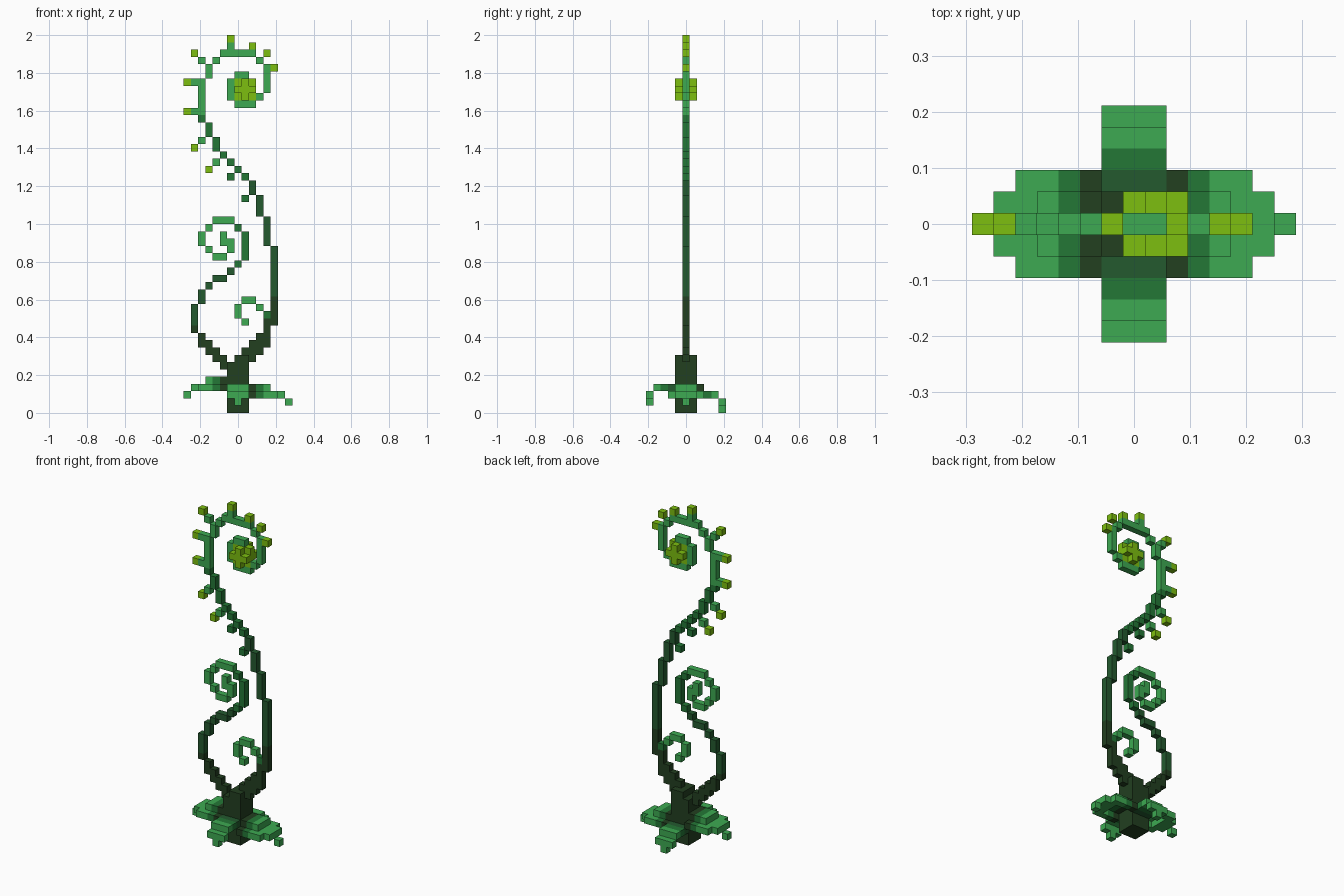
import bpy
import bmesh
from mathutils import Vector

cube = bpy.data.objects.get("Cube")
if cube:
    bpy.data.objects.remove(cube)

ROWS = 52
CELL = 2 / ROWS

COLOURS = {
    "darkest_green": (0.016, 0.05, 0.0144),
    "dark_green": (0.017, 0.102, 0.028),
    "mid_green": (0.017, 0.185, 0.037),
    "light_green": (0.047, 0.40, 0.085),
    "lime": (0.205, 0.521, 0.005),
}
NAMES = list(COLOURS)
DARKEST, DARK, MID, LIGHT, LIME = range(len(NAMES))
materials = []
for name, rgb in COLOURS.items():
    mat = bpy.data.materials.new(name)
    mat.use_nodes = True
    mat.diffuse_color = (*rgb, 1)
    mat.node_tree.nodes["Principled BSDF"].inputs["Base Color"].default_value = (*rgb, 1)
    materials.append(mat)

taken = set()


def build(name, cells, shade):
    """One object of grid blocks; faces between neighbours are left out."""
    cells = set(cells) - taken
    taken.update(cells)
    bm = bmesh.new()
    for cell in cells:
        centre = Vector(cell) + Vector((0, 0, 0.5))
        for axis in range(3):
            for sign in (-1, 1):
                n = Vector((0, 0, 0))
                n[axis] = sign
                if tuple(int(a + b) for a, b in zip(cell, n)) in cells:
                    continue
                u = Vector((0, 0, 0))
                u[(axis + 1) % 3] = 0.5
                v = n.cross(u)
                mid = centre + n / 2
                corners = (mid - u - v, mid + u - v, mid + u + v, mid - u + v)
                face = bm.faces.new([bm.verts.new(p * CELL) for p in corners])
                face.material_index = shade(*cell) if callable(shade) else shade
    bmesh.ops.remove_doubles(bm, verts=bm.verts, dist=CELL / 100)
    mesh = bpy.data.meshes.new(name)
    bm.to_mesh(mesh)
    bm.free()
    for mat in materials:
        mesh.materials.append(mat)
    obj = bpy.data.objects.new(name, mesh)
    bpy.context.collection.objects.link(obj)
    return obj


def path(*points):
    """Blocks along straight or diagonal runs in the middle plane."""
    cells = []
    for (xa, za), (xb, zb) in zip(points, points[1:]):
        n = max(abs(xb - xa), abs(zb - za))
        cells += [(round(xa + (xb - xa) * i / n), 0, round(za + (zb - za) * i / n))
                  for i in range(n + 1)]
    return cells


def box(xs, ys, zs):
    """Solid block of cells, ends included."""
    span = lambda r: range(r[0], r[1] + 1)
    return [(x, y, z) for x in span(xs) for y in span(ys) for z in span(zs)]


# Trunk, with the forked foot of both stems
trunk = box((-1, 1), (-1, 1), (0, 6)) + box((0, 1), (-1, 1), (7, 7))
for x in range(5):
    trunk += box((x, x), (0, 0), (x + 5, x + 7))
trunk.append((4, 0, 12))
for x in range(-5, 0):
    trunk += box((x, x), (0, 0), (4 - x, 5 - x))
build("trunk", [c for c in trunk if c != (-5, 0, 10)] + [(-5, 0, 10)], DARKEST)


# Tall stem ending in a large curl
def stem_shade(x, y, z):
    return DARKEST if z < 16 else DARK if z < 32 else MID if z < 41 else LIGHT


build("tall_stem", path(
    (5, 12), (5, 22), (4, 23), (4, 26), (3, 27), (3, 29), (2, 30), (2, 31),
    (-3, 36), (-3, 37), (-4, 38), (-4, 39), (-5, 40), (-5, 45), (-4, 46),
    (-4, 47), (-2, 49), (2, 49), (4, 47), (4, 44), (2, 42), (0, 42),
    (-1, 43), (-1, 45), (0, 46), (1, 46)), stem_shade)


# Side vine ending in a small curl
def vine_shade(x, y, z):
    if z < 20:
        return DARKEST if z < 12 else DARK
    return MID if x >= 0 else LIGHT


build("side_vine", path(
    (-6, 11), (-6, 14), (-5, 15), (-5, 16), (-3, 18), (-2, 18), (-1, 19),
    (1, 21), (1, 24), (-1, 26), (-3, 26), (-5, 24), (-5, 23), (-3, 21),
    (-2, 21), (-1, 22), (-1, 23), (-2, 24), (-2, 23)), vine_shade)

# Short tendril inside the tall stem
build("short_tendril", path((4, 13), (2, 15), (1, 15), (0, 14), (0, 13), (1, 12)),
      lambda x, y, z: MID if x > 3 else LIGHT)

# Twigs and their buds around the large curl
build("twigs", [(x, 0, z) for x, z in (
    (-1, 50), (-5, 48), (-6, 45), (-6, 41), (-5, 37), (-3, 34), (-1, 32), (1, 29))],
    lambda x, y, z: MID if z < 33 else LIGHT)
build("buds", [(x, 0, z) for x, z in (
    (-1, 51), (2, 50), (4, 49), (5, 47), (-6, 49), (-7, 45), (-7, 41), (-6, 36), (-4, 33))],
    LIME)

# Flower: full middle layer with a plus on the front and back
build("flower", [c for c in box((0, 2), (-1, 1), (43, 45))
                 if c[1] == 0 or c[0] == 1 or c[2] == 44], LIME)


# Ground leaves, darker towards the trunk
def leaf_shade(x, y, z):
    if abs(x) > 1:
        return (DARKEST, MID, LIGHT)[min(abs(x), 4) - 2]
    return (DARK, MID, LIGHT)[min(abs(y), 4) - 2]


for name, side, top in (("right_leaf", -1, 4), ("left_leaf", 1, 3)):
    leaf = box((2, 4), (-1, 1), (top, top))
    for y in (-2, 2):
        leaf += box((2, 4), (y, y), (top - 1, top - 1))
    leaf += box((5, 5), (-2, 2), (top - 1, top - 1))
    leaf += box((6, 6), (-1, 1), (top - 1, top - 1))
    leaf.append((7, 0, top - 2))
    build(name, [(side * x, y, z) for x, y, z in leaf], leaf_shade)

for name, side, top in (("front_leaf", -1, 3), ("back_leaf", 1, 2)):
    leaf = box((-1, 1), (2, 4), (top, top))
    leaf += box((-1, 1), (5, 5), (top - 1, top - 1))
    leaf.append((0, 5, top - 2))
    build(name, [(x, side * y, z) for x, y, z in leaf], leaf_shade)
